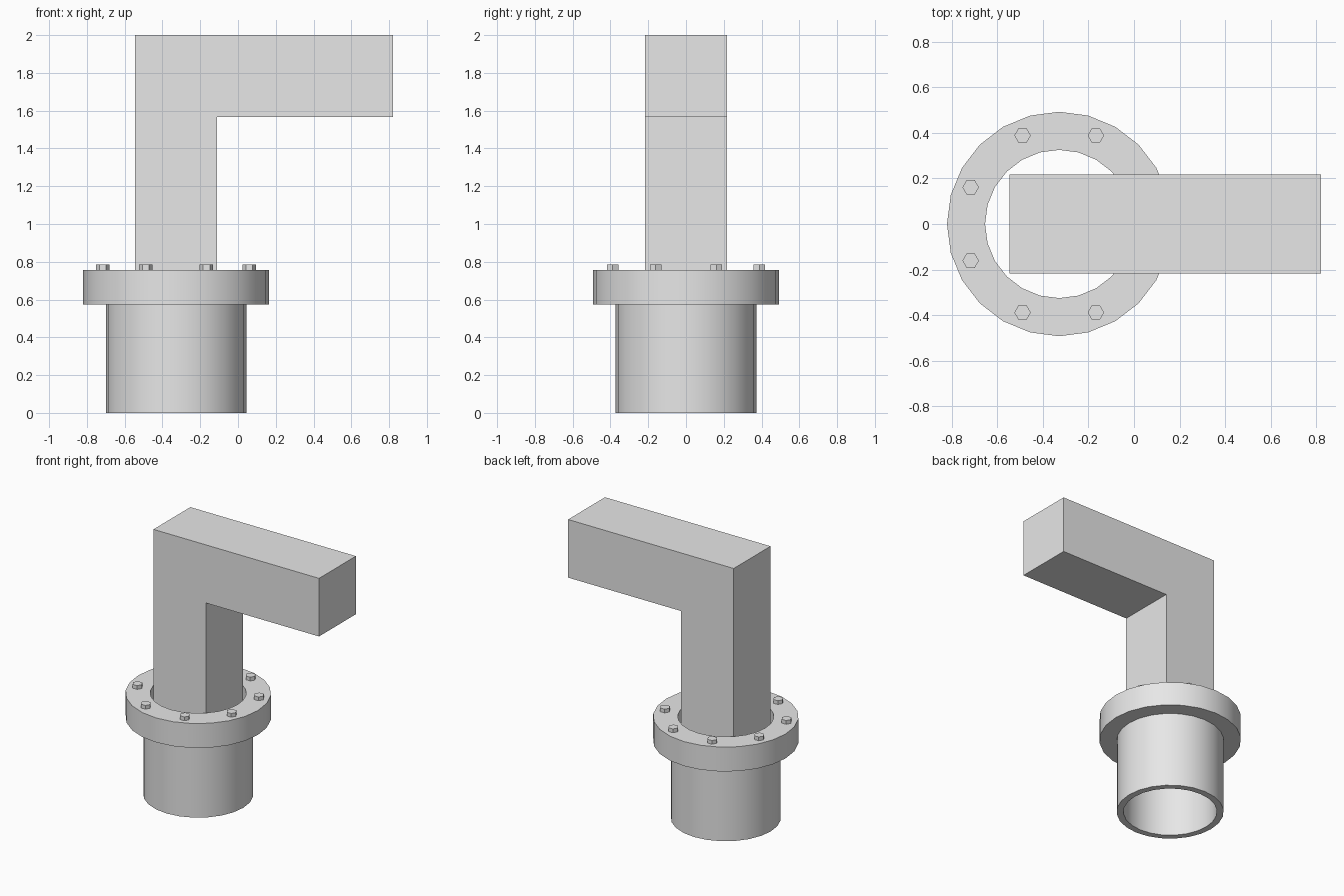
import bpy, bmesh, math
from mathutils import Matrix, Vector

cube = bpy.data.objects.get("Cube")
if cube:
    bpy.data.objects.remove(cube, do_unlink=True)

CENTRE = Vector((-0.328, 0, 0))   # axis of the pipe
SIDES = 24

# Plain grey for everything
grey = bpy.data.materials.new("plain_grey")
grey.use_nodes = True
colour = (0.8, 0.8, 0.8, 1)
grey.diffuse_color = colour
grey.node_tree.nodes["Principled BSDF"].inputs["Base Color"].default_value = colour


def finish(name, bm, smooth=False):
    bmesh.ops.recalc_face_normals(bm, faces=bm.faces)
    mesh = bpy.data.meshes.new(name)
    bm.to_mesh(mesh)
    bm.free()
    mesh.materials.append(grey)
    obj = bpy.data.objects.new(name, mesh)
    bpy.context.collection.objects.link(obj)
    if smooth:
        bpy.ops.object.select_all(action='DESELECT')
        bpy.context.view_layer.objects.active = obj
        obj.select_set(True)
        bpy.ops.object.shade_smooth_by_angle(angle=math.radians(30))
    return obj


# Open pipe with a flange: a closed profile turned about the axis
profile = [(0.325, 0), (0.372, 0), (0.372, 0.575), (0.492, 0.575),
           (0.492, 0.757), (0.325, 0.757)]
bm = bmesh.new()
rings = []
for i in range(SIDES):
    a = math.tau * i / SIDES
    rings.append([bm.verts.new(CENTRE + Vector((r * math.cos(a), r * math.sin(a), z)))
                  for r, z in profile])
for i in range(SIDES):
    here, after = rings[i], rings[(i + 1) % SIDES]
    for j in range(len(profile)):
        k = (j + 1) % len(profile)
        bm.faces.new((here[j], after[j], after[k], here[k]))
finish("flanged_pipe", bm, smooth=True)

# Square bent arm: an L outline extruded across y
half = 0.217
left, right = CENTRE.x - half, CENTRE.x + half
outline = [(left, 0.635), (right, 0.635), (right, 1.567),
           (0.82, 1.567), (0.82, 2), (left, 2)]
bm = bmesh.new()
side = bm.faces.new([bm.verts.new((x, -half, z)) for x, z in outline])
extruded = bmesh.ops.extrude_face_region(bm, geom=[side], use_keep_orig=True)
bmesh.ops.translate(bm, vec=(0, 2 * half, 0),
                    verts=[v for v in extruded["geom"] if isinstance(v, bmesh.types.BMVert)])
finish("square_arm", bm)

# Hexagonal bolt heads round the flange
for i in range(8):
    a = math.tau * (i + 0.5) / 8
    place = CENTRE + Vector((0.42 * math.cos(a), 0.42 * math.sin(a), 0.766))
    bm = bmesh.new()
    bmesh.ops.create_cone(bm, cap_ends=True, segments=6, radius1=0.036, radius2=0.036,
                          depth=0.038, matrix=Matrix.Translation(place) @ Matrix.Rotation(math.pi / 2, 4, 'Z'))
    # Turn each head so that a corner points along x
    corner = max(bm.verts, key=lambda v: v.co.x).co - place
    bmesh.ops.rotate(bm, cent=place, verts=bm.verts,
                     matrix=Matrix.Rotation(-math.atan2(corner.y, corner.x), 3, 'Z'))
    finish(f"bolt_head_{i + 1}", bm)
